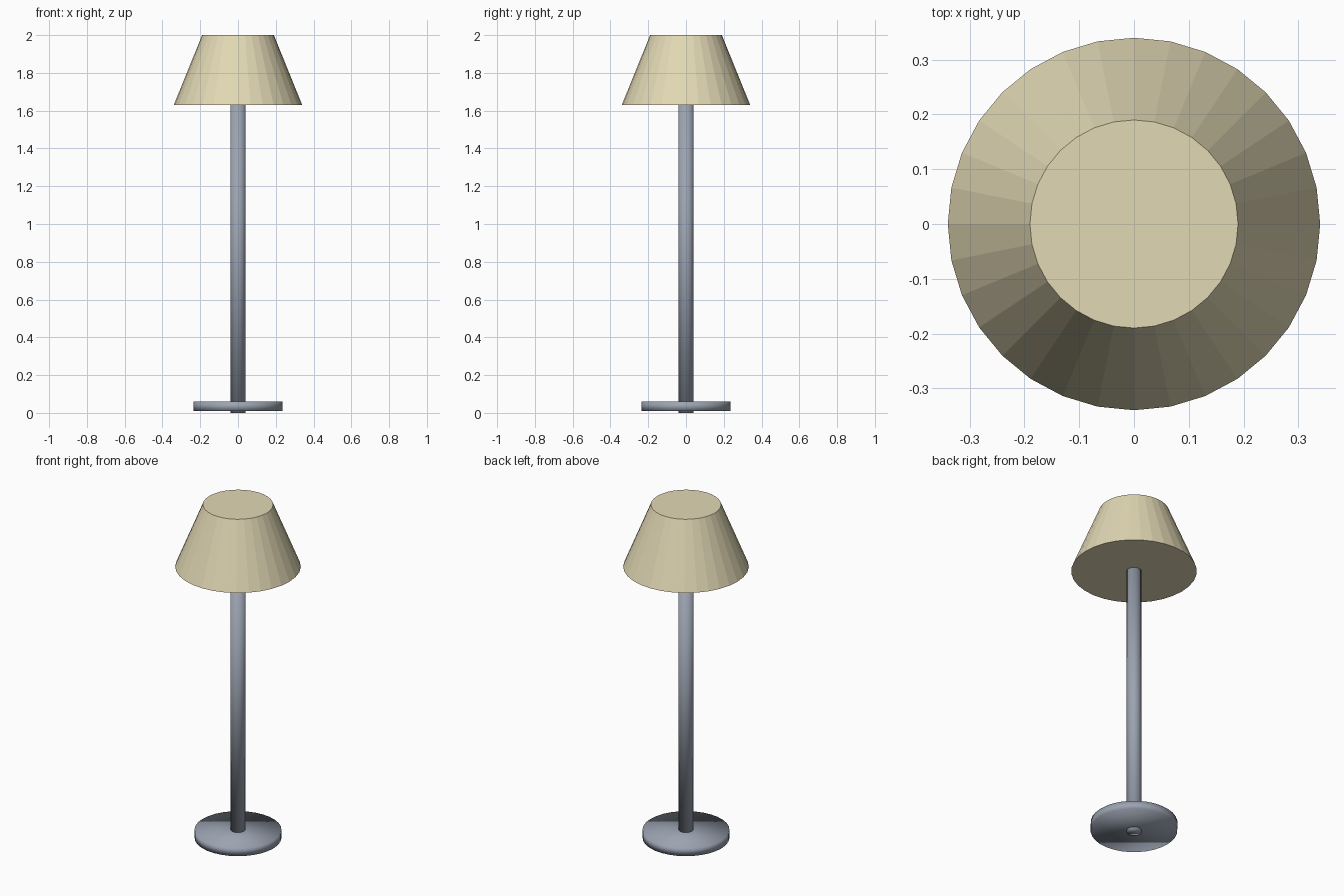
import bpy

cube = bpy.data.objects.get("Cube")
if cube:
    bpy.data.objects.remove(cube, do_unlink=True)


def make_material(name, rgb):
    mat = bpy.data.materials.new(name)
    mat.use_nodes = True
    color = (*rgb, 1.0)
    mat.diffuse_color = color
    mat.node_tree.nodes["Principled BSDF"].inputs["Base Color"].default_value = color
    return mat


def round_part(name, bottom_radius, top_radius, bottom, top, mat, smooth):
    """Capped 32-sided cylinder or cone between two heights."""
    bpy.ops.mesh.primitive_cone_add(
        vertices=32, radius1=bottom_radius, radius2=top_radius,
        depth=top - bottom, location=(0, 0, (bottom + top) / 2))
    part = bpy.context.object
    part.name = name
    part.data.materials.append(mat)
    if smooth:
        bpy.ops.object.shade_smooth()
    return part


metal = make_material("grey metal", (0.33, 0.37, 0.44))
fabric = make_material("cream fabric", (0.76, 0.69, 0.46))

# Round foot, with the pole passing just through it
round_part("base", 0.235, 0.235, 0.01, 0.06, metal, True)
round_part("pole", 0.04, 0.04, 0.0, 1.65, metal, True)

# Faceted closed shade
round_part("lamp_shade", 0.34, 0.19, 1.63, 2.0, fabric, False)
